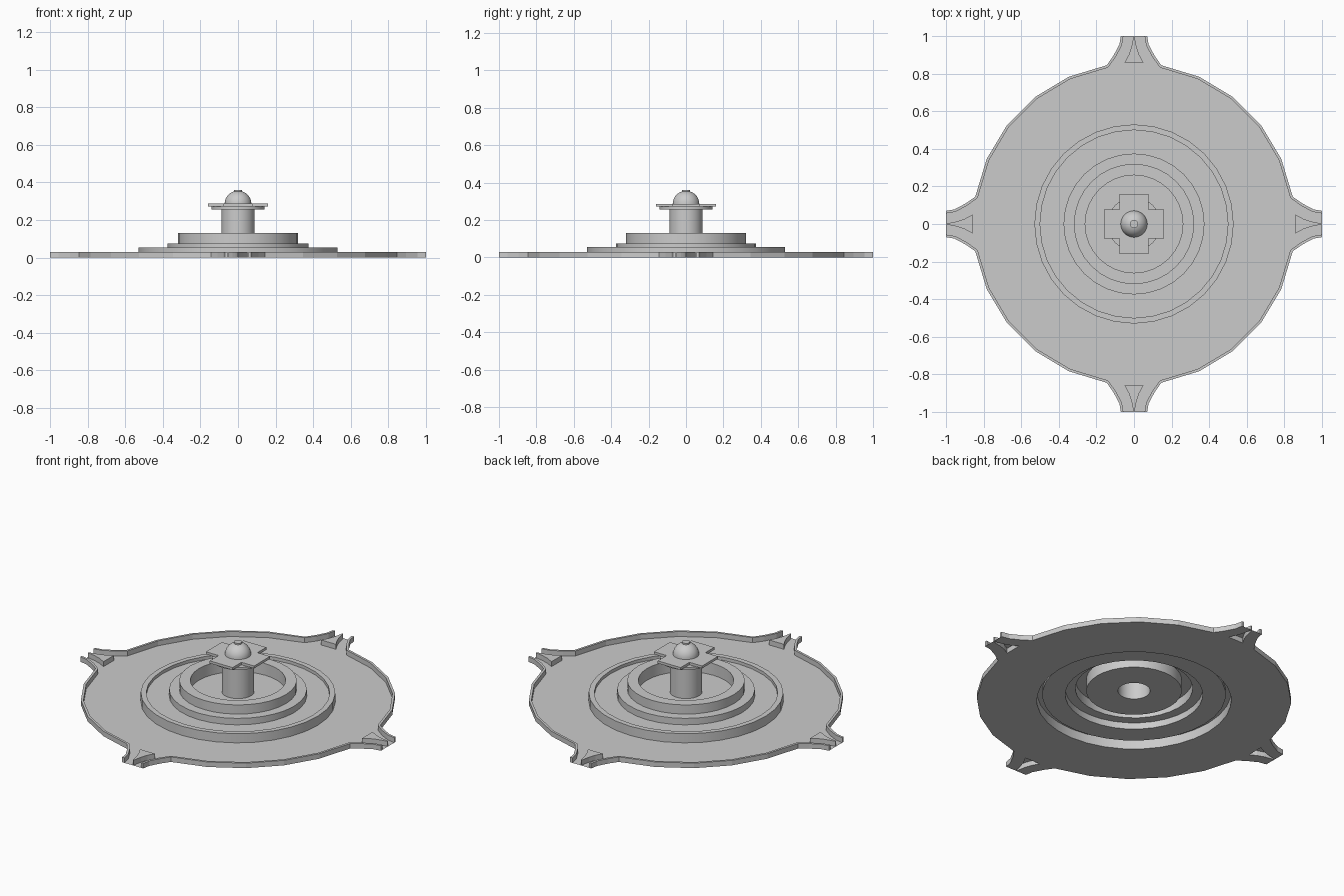
import bpy, bmesh
from math import sin, cos, pi, radians
from mathutils import Vector, Matrix

if "Cube" in bpy.data.objects:
    bpy.data.objects.remove(bpy.data.objects["Cube"])


def finish(bm, name, smooth=None):
    bmesh.ops.remove_doubles(bm, verts=bm.verts, dist=1e-5)
    bmesh.ops.recalc_face_normals(bm, faces=bm.faces)
    me = bpy.data.meshes.new(name)
    bm.to_mesh(me)
    bm.free()
    ob = bpy.data.objects.new(name, me)
    bpy.context.collection.objects.link(ob)
    if smooth:
        bpy.ops.object.select_all(action='DESELECT')
        bpy.context.view_layer.objects.active = ob
        ob.select_set(True)
        bpy.ops.object.shade_smooth_by_angle(angle=radians(smooth))
    return ob


def lathe(name, profile, segs=32, smooth=30):
    """Revolve an (r, z) profile around the z axis."""
    bm = bmesh.new()
    vs = [bm.verts.new((r, 0, z)) for r, z in profile]
    es = [bm.edges.new(p) for p in zip(vs, vs[1:])]
    bmesh.ops.spin(bm, geom=vs + es, cent=(0, 0, 0), axis=(0, 0, 1),
                   angle=2 * pi, steps=segs, use_duplicate=False)
    return finish(bm, name, smooth)


def turn(points, k):
    m = Matrix.Rotation(k * pi / 2, 3, 'Z')
    return [m @ Vector((x, y, 0)) for x, y in points]


RIM_H, RIM_W, HOLE_R = 0.03, 0.014, 0.53

# One quarter of the outline, from the middle of one ear to the next
ear = [(1, .07), (.955, .078), (.895, .11), (.845, .145)]
arc = [(.857 * cos(radians(9.7 + 14.12 * i)), .857 * sin(radians(9.7 + 14.12 * i)))
       for i in range(1, 5)]
quarter = ear + arc + [(y, x) for x, y in reversed(ear)]

# Curved triangular boss on each ear
side = [(.86, .05), (.90, .028), (.94, .014), (.995, .003)]
boss = side + [(x, -y) for x, y in reversed(side)]

# Base plate with openings below the hollow steps and bosses
bm = bmesh.new()


def loop(points):
    vs = [bm.verts.new(p) for p in points]
    return [bm.edges.new((vs[i - 1], vs[i])) for i in range(len(vs))]


edges = loop([p for k in range(4) for p in turn(quarter, k)])
edges += loop([Vector((HOLE_R * cos(i * pi / 16), HOLE_R * sin(i * pi / 16), 0))
               for i in range(32)])
for k in range(4):
    edges += loop(turn(boss, k))
bmesh.ops.triangle_fill(bm, edges=edges, use_beauty=True, normal=(0, 0, 1))
finish(bm, "base_plate")

# Raised rim, one strip per quarter, open at the ear ends
inner = []
for i, p in enumerate(quarter):
    a = Vector(quarter[max(i - 1, 0)])
    b = Vector(quarter[min(i + 1, len(quarter) - 1)])
    t = (b - a).normalized()
    q = Vector(p) + Vector((-t.y, t.x)) * RIM_W
    if i == 0:
        q.x = 1
    if i == len(quarter) - 1:
        q.y = 1
    inner.append((q.x, q.y))
up = Vector((0, 0, RIM_H))
bm = bmesh.new()
for k in range(4):
    o, n = turn(quarter, k), turn(inner, k)
    rows = [[bm.verts.new(v) for v in (a, a + up, b + up, b)] for a, b in zip(o, n)]
    for r, s in zip(rows, rows[1:]):
        for j in range(3):
            bm.faces.new((r[j], r[j + 1], s[j + 1], s[j]))
    bm.faces.new(rows[0])
    bm.faces.new(rows[-1])
finish(bm, "rim")

# Hollow bosses on the ears
bm = bmesh.new()
for k in range(4):
    low = [bm.verts.new(p) for p in turn(boss, k)]
    top = [bm.verts.new(p + up) for p in turn(boss, k)]
    for i in range(len(low)):
        bm.faces.new((low[i - 1], low[i], top[i], top[i - 1]))
    bm.faces.new(top)
finish(bm, "ear_bosses")

# Stepped rings and hollow column as one thin sheet
lathe("stepped_rings", [(HOLE_R, 0), (.53, .055), (.50, .055), (.50, .036), (.375, .036),
                        (.375, .075), (.32, .075), (.32, .13), (.26, .13), (.26, .06),
                        (.088, .06)])
lathe("column", [(.088, .06), (.088, .257)])

# Round collar below the cross plate
lathe("collar", [(0, .257), (.142, .257), (.142, .272), (0, .272)])

# Cross-shaped plate
bm = bmesh.new()
A, B = .16, .076
pts = [p for k in range(4) for p in turn([(A, -B), (A, B), (B, B)], k)]
face = bm.faces.new([bm.verts.new(p + Vector((0, 0, .272))) for p in pts])
ext = bmesh.ops.extrude_face_region(bm, geom=[face], use_keep_orig=True)
bmesh.ops.translate(bm, vec=(0, 0, .015),
                    verts=[g for g in ext["geom"] if isinstance(g, bmesh.types.BMVert)])
finish(bm, "cross_plate")

# Dome and its small flat cap
dome = [(.071 * cos(a), .287 + .069 * sin(a)) for a in [i * pi / 20 for i in range(10)]]
lathe("dome", dome + [(0, .356)], 32, 40)
lathe("dome_cap", [(.022, .345), (.022, .361), (0, .361)], 24)
